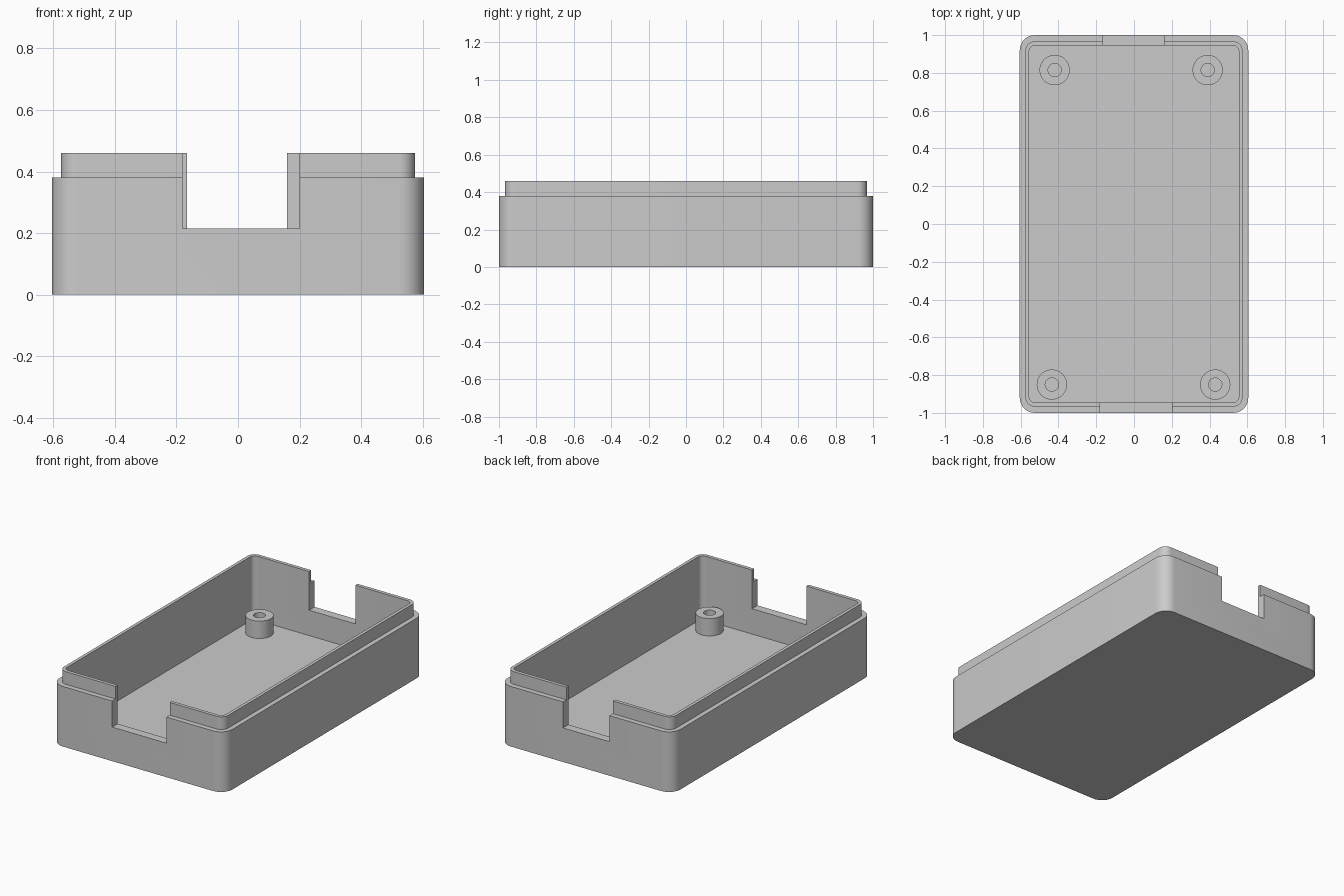
import bpy, bmesh
from math import cos, sin, pi, radians

old = bpy.data.objects.get("Cube")
if old:
    bpy.data.objects.remove(old, do_unlink=True)

grey = bpy.data.materials.new("light_grey_plastic")
grey.use_nodes = True
colour = (0.6, 0.6, 0.6, 1)
grey.diffuse_color = colour
grey.node_tree.nodes["Principled BSDF"].inputs["Base Color"].default_value = colour

FLOOR, STEP, TOP = 0.055, 0.38, 0.46


def rounded_rect(hx, hy, r, z, n=8):
    """Loop of points around a rectangle with rounded corners."""
    pts = []
    for k, (sx, sy) in enumerate([(1, 1), (-1, 1), (-1, -1), (1, -1)]):
        for i in range(n + 1):
            a = (k + i / n) * pi / 2
            pts.append((sx * (hx - r) + r * cos(a), sy * (hy - r) + r * sin(a), z))
    return pts


def circle(x, y, r, z, n=40):
    return [(x + r * cos(2 * pi * i / n), y + r * sin(2 * pi * i / n), z) for i in range(n)]


def loft(name, loops):
    """Skin a stack of matching loops and cap both ends."""
    bm = bmesh.new()
    rings = [[bm.verts.new(p) for p in loop] for loop in loops]
    for a, b in zip(rings, rings[1:]):
        for i in range(len(a)):
            j = (i + 1) % len(a)
            bm.faces.new((a[i], a[j], b[j], b[i]))
    bm.faces.new(rings[0][::-1])
    bm.faces.new(rings[-1])
    bmesh.ops.recalc_face_normals(bm, faces=bm.faces)
    mesh = bpy.data.meshes.new(name)
    bm.to_mesh(mesh)
    bm.free()
    mesh.materials.append(grey)
    obj = bpy.data.objects.new(name, mesh)
    bpy.context.collection.objects.link(obj)
    return obj


def smooth(obj):
    bpy.ops.object.select_all(action='DESELECT')
    obj.select_set(True)
    bpy.context.view_layer.objects.active = obj
    bpy.ops.object.shade_smooth_by_angle(angle=radians(30))


# Open tray: outer wall, stepped lip, inner wall and floor
tray = loft("case_tray", [
    rounded_rect(0.605, 1.0, 0.08, 0),
    rounded_rect(0.605, 1.0, 0.08, STEP),
    rounded_rect(0.575, 0.967, 0.05, STEP),
    rounded_rect(0.575, 0.967, 0.05, TOP),
    rounded_rect(0.555, 0.945, 0.03, TOP),
    rounded_rect(0.555, 0.945, 0.03, FLOOR),
])

# Notches through the front and back walls
cutters = []
for name, x0, x1, y in [("front", -0.18, 0.20, -1), ("back", -0.165, 0.16, 1)]:
    box = [(x0, y - 0.2), (x1, y - 0.2), (x1, y + 0.2), (x0, y + 0.2)]
    cutter = loft(name + "_notch_cutter", [[(px, py, z) for px, py in box] for z in (0.215, 0.6)])
    cutter.hide_render = True
    mod = tray.modifiers.new(name + "_notch", 'BOOLEAN')
    mod.operation, mod.solver, mod.object = 'DIFFERENCE', 'EXACT', cutter
    cutters.append(cutter)

# Bake the cuts, then drop the cutters
graph = bpy.context.evaluated_depsgraph_get()
cut_mesh = bpy.data.meshes.new_from_object(tray.evaluated_get(graph))
tray.modifiers.clear()
tray.data = cut_mesh
for cutter in cutters:
    bpy.data.objects.remove(cutter, do_unlink=True)
smooth(tray)

# Hollow screw posts on the floor
posts = [("back_right", -0.42, 0.815), ("back_left", 0.39, 0.815),
         ("front_right", -0.435, -0.85), ("front_left", 0.43, -0.85)]
for name, x, y in posts:
    smooth(loft(name + "_screw_post", [
        circle(x, y, 0.08, FLOOR - 0.01),
        circle(x, y, 0.08, 0.165),
        circle(x, y, 0.035, 0.165),
        circle(x, y, 0.035, FLOOR + 0.002),
    ]))
